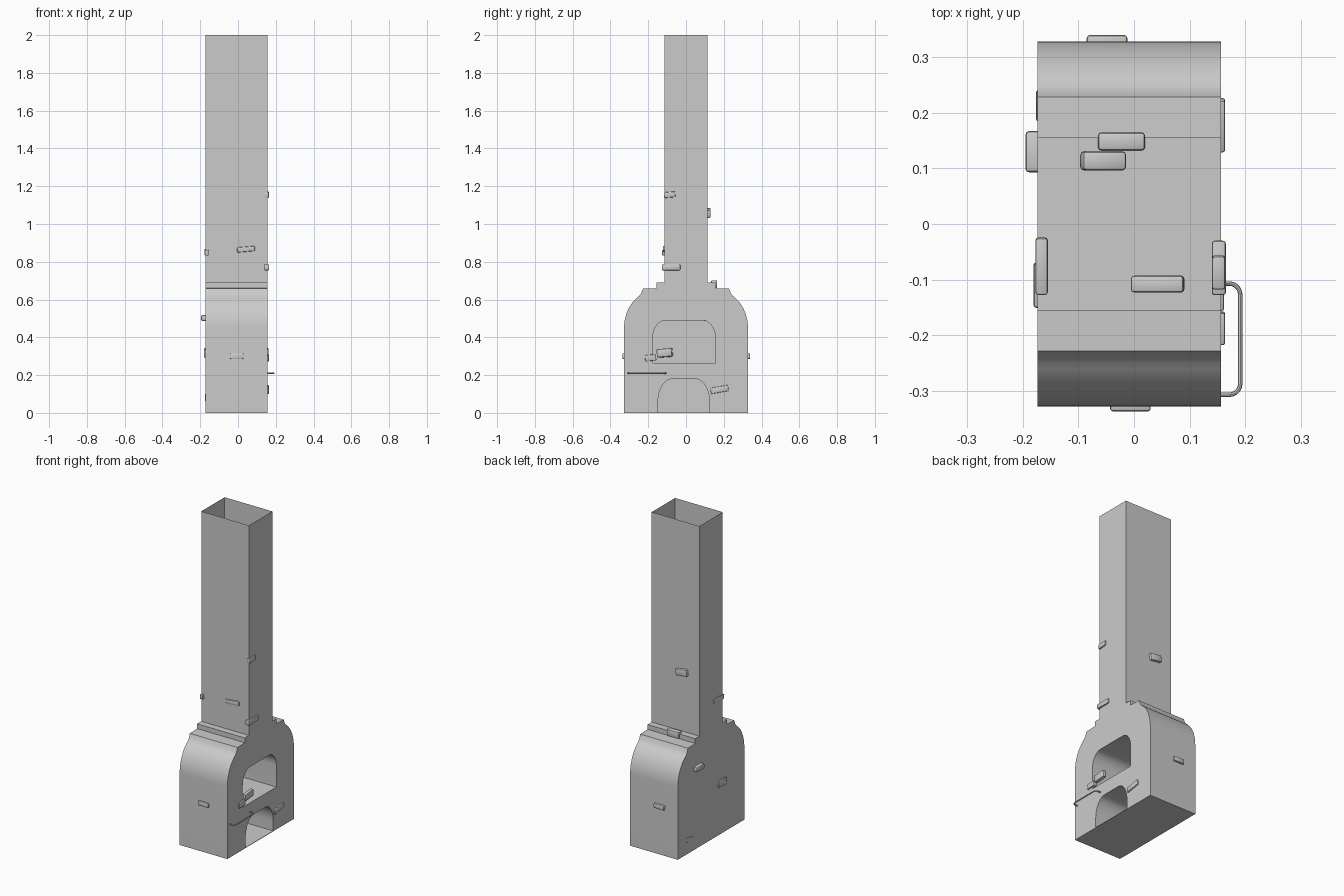
import bpy, bmesh, math
from mathutils import Vector

if "Cube" in bpy.data.objects:
    bpy.data.objects.remove(bpy.data.objects["Cube"])

X0, X1 = -0.173, 0.156      # side faces of the oven body


def mesh_object(name, bm):
    bmesh.ops.recalc_face_normals(bm, faces=bm.faces[:])
    me = bpy.data.meshes.new(name)
    bm.to_mesh(me)
    bm.free()
    ob = bpy.data.objects.new(name, me)
    bpy.context.collection.objects.link(ob)
    return ob


def prism(name, profile, x0, x1):
    """Extrude a closed (y, z) outline along x."""
    bm = bmesh.new()
    face = bm.faces.new([bm.verts.new((x0, y, z)) for y, z in profile])
    ext = bmesh.ops.extrude_face_region(bm, geom=[face])
    verts = [g for g in ext['geom'] if isinstance(g, bmesh.types.BMVert)]
    bmesh.ops.translate(bm, verts=verts, vec=(x1 - x0, 0, 0))
    return mesh_object(name, bm)


def arc(cy, cz, ry, rz, a0, a1, n=10):
    return [(cy + ry * math.cos(math.radians(a0 + (a1 - a0) * i / n)),
             cz + rz * math.sin(math.radians(a0 + (a1 - a0) * i / n))) for i in range(n + 1)]


def activate(ob):
    bpy.ops.object.select_all(action='DESELECT')
    ob.select_set(True)
    bpy.context.view_layer.objects.active = ob


def smooth(ob):
    activate(ob)
    bpy.ops.object.shade_smooth_by_angle(angle=math.radians(30))


# oven body: straight walls, rounded shoulders, stepped collar
half = [(0.328, 0.0)] + arc(0.168, 0.45, 0.16, 0.195, 0, 60)
half += [(0.238, 0.632), (0.228, 0.658), (0.156, 0.66), (0.156, 0.69)]
outline = half + [(-y, z) for y, z in reversed(half)]
body = prism("oven_body", outline, X0, X1)


# arched openings cut into the right side
def arch_outline(y0, y1, z0, z1, ry, rz):
    return ([(y0, z0), (y1, z0)] + arc(y1 - ry, z1 - rz, ry, rz, 0, 90)
            + arc(y0 + ry, z1 - rz, ry, rz, 90, 180))


openings = [("hearth_cutter", (-0.176, 0.155, 0.265, 0.49, 0.07, 0.09)),
            ("wood_store_cutter", (-0.148, 0.124, 0.003, 0.18, 0.075, 0.12))]
for name, dims in openings:
    cutter = prism(name, arch_outline(*dims), X0 + 0.015, X1 + 0.1)
    cutter.hide_render = True
    mod = body.modifiers.new(name, 'BOOLEAN')
    mod.operation = 'DIFFERENCE'
    mod.solver = 'EXACT'
    mod.object = cutter
    activate(body)
    bpy.ops.object.modifier_apply(modifier=name)
    bpy.data.objects.remove(cutter)
smooth(body)

# chimney: thin open tube
bm = bmesh.new()
ring = [(X0, -0.115), (X1, -0.115), (X1, 0.115), (X0, 0.115)]
low = [bm.verts.new((x, y, 0.69)) for x, y in ring]
top = [bm.verts.new((x, y, 2.0)) for x, y in ring]
for i in range(4):
    j = (i + 1) % 4
    bm.faces.new((low[i], low[j], top[j], top[i]))
mesh_object("chimney", bm)


# exposed bricks: x, y and z ranges, tilt axis and angle
def brick(name, xr, yr, zr, axis='X', tilt=0):
    lo, hi = Vector((xr[0], yr[0], zr[0])), Vector((xr[1], yr[1], zr[1]))
    size = hi - lo
    bm = bmesh.new()
    bmesh.ops.create_cube(bm, size=1)
    bmesh.ops.scale(bm, vec=size, verts=bm.verts[:])
    bmesh.ops.bevel(bm, geom=bm.edges[:], offset=min(size) * 0.2, segments=2,
                    affect='EDGES', profile=0.5)
    ob = mesh_object(name, bm)
    ob.location = (lo + hi) / 2
    ob.rotation_euler['XYZ'.index(axis)] = math.radians(tilt)
    smooth(ob)


brick("front_brick", (-0.043, 0.03), (-0.337, -0.31), (0.285, 0.315))
brick("back_brick", (-0.085, -0.012), (0.31, 0.34), (0.285, 0.315))
brick("chimney_front_brick", (-0.005, 0.09), (-0.123, -0.093), (0.853, 0.88), 'Y', -5)
brick("chimney_back_brick", (-0.095, -0.016), (0.096, 0.131), (1.037, 1.08), 'Y', 8)
brick("collar_back_brick", (-0.065, 0.02), (0.132, 0.165), (0.66, 0.702))
brick("left_high_brick", (-0.195, -0.134), (0.093, 0.167), (0.487, 0.518))
brick("left_chimney_brick", (-0.177, -0.155), (-0.127, -0.025), (0.835, 0.865), 'X', 3)
brick("left_low_brick", (-0.181, -0.15), (-0.15, -0.07), (0.295, 0.34), 'X', 4)
brick("left_base_brick", (-0.176, -0.15), (0.185, 0.24), (0.065, 0.098), 'X', 8)
brick("right_collar_brick", (0.14, 0.165), (-0.128, -0.03), (0.755, 0.786))
brick("right_chimney_brick", (0.14, 0.164), (-0.117, -0.057), (1.14, 1.17), 'X', 5)
brick("right_sill_brick", (0.14, 0.162), (-0.155, -0.075), (0.297, 0.34), 'X', 5)
brick("right_side_brick", (0.14, 0.164), (-0.217, -0.158), (0.275, 0.308), 'X', 5)
brick("right_base_brick", (0.14, 0.164), (0.13, 0.225), (0.108, 0.14), 'X', 10)

# towel rail on the right side
cu = bpy.data.curves.new("rail", 'CURVE')
cu.dimensions = '3D'
cu.bevel_depth = 0.004
cu.bevel_resolution = 2
path = ([(0.15, -0.107)] + [(x, y) for x, y in arc(0.171, -0.127, 0.02, 0.02, 90, 0, 5)]
        + [(x, y) for x, y in arc(0.171, -0.287, 0.02, 0.02, 0, -90, 5)] + [(0.15, -0.307)])
sp = cu.splines.new('POLY')
sp.points.add(len(path) - 1)
for p, (x, y) in zip(sp.points, path):
    p.co = (x, y, 0.211, 1)
rail = bpy.data.objects.new("rail", cu)
bpy.context.collection.objects.link(rail)
activate(rail)
bpy.ops.object.convert(target='MESH')
smooth(bpy.context.view_layer.objects.active)
